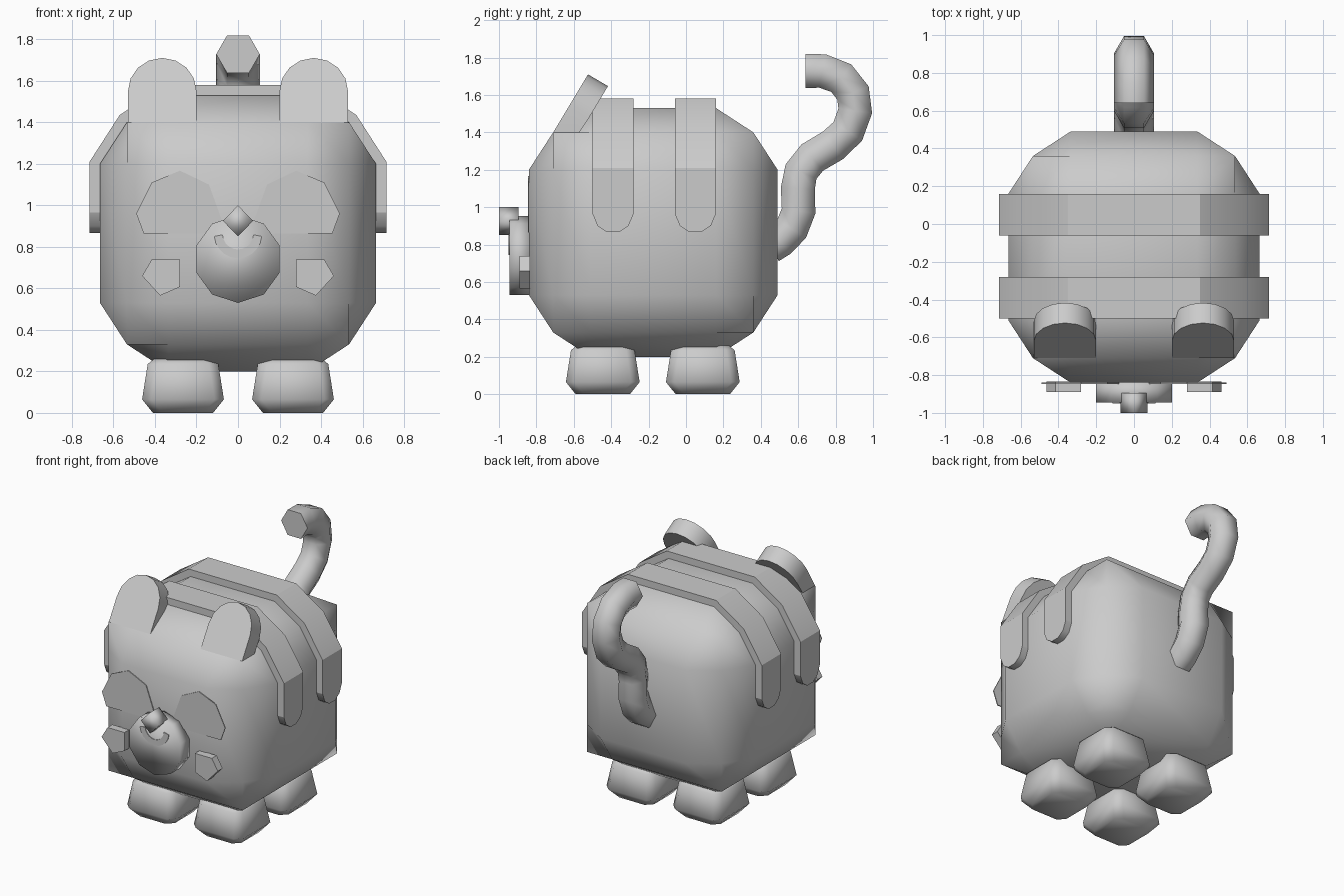
import bpy, bmesh, math
from mathutils import Vector

if "Cube" in bpy.data.objects:
    bpy.data.objects.remove(bpy.data.objects["Cube"])

grey = bpy.data.materials.new("soft_grey")
grey.diffuse_color = (0.6, 0.6, 0.6, 1)
grey.use_nodes = True
grey.node_tree.nodes["Principled BSDF"].inputs["Base Color"].default_value = grey.diffuse_color


def finish(name, bm, angle):
    """Turn a bmesh into a named, shaded object."""
    bmesh.ops.recalc_face_normals(bm, faces=bm.faces[:])
    me = bpy.data.meshes.new(name)
    bm.to_mesh(me)
    bm.free()
    me.materials.append(grey)
    ob = bpy.data.objects.new(name, me)
    bpy.context.collection.objects.link(ob)
    bpy.ops.object.select_all(action='DESELECT')
    ob.select_set(True)
    bpy.context.view_layer.objects.active = ob
    bpy.ops.object.shade_smooth_by_angle(angle=math.radians(angle))
    return ob


def loft(name, rings, angle=30):
    """Skin closed rings of equal point count and cap both ends."""
    bm = bmesh.new()
    vs = [[bm.verts.new(p) for p in r] for r in rings]
    n = len(vs[0])
    for a, b in zip(vs, vs[1:]):
        for i in range(n):
            j = (i + 1) % n
            bm.faces.new((a[i], a[j], b[j], b[i]))
    bm.faces.new(vs[0])
    bm.faces.new(vs[-1])
    return finish(name, bm, angle)


def plate(name, outline, front, back, angle=30):
    """Extrude an (x, z) outline along y."""
    return loft(name, [[(x, y, z) for x, z in outline] for y in (front, back)], angle)


# Body: 3x3 grid cube with pulled-in edges and corners
bm = bmesh.new()
bmesh.ops.create_cube(bm, size=2)
bmesh.ops.subdivide_edges(bm, edges=bm.edges[:], cuts=2, use_grid_fill=True)
for v in bm.verts:
    outer = sum(abs(c) > 0.9 for c in v.co)
    reach = 0.665 if outer == 1 else 0.535
    v.co = Vector([math.copysign(reach if abs(c) > 0.9 else 0.335, c) for c in v.co])
    v.co += Vector((0, -0.175, 0.865))
finish("body", bm, 100)

# Back bands: strips over the back with rounded ends
half = [(0.715, 1.21, 0.665, 1.2), (0.57, 1.435, 0.535, 1.4), (0.35, 1.58, 0.335, 1.53)]
for name, y0, y1 in (("front_band", -0.5, -0.28), ("rear_band", -0.06, 0.16)):
    mid, w = (y0 + y1) / 2, (y1 - y0) / 2
    # across the top, down to where the rounding starts
    path = [(0.715, 0.965, 0.66, 0.965)] + half
    path += [(-a, b, -c, d) for a, b, c, d in reversed(path)]
    loft(name, [[(a, y0, b), (a, y1, b), (c, y1, d), (c, y0, d)] for a, b, c, d in path], 25)
    tip = [(-w, 0.965), (-0.75 * w, 0.9), (-0.3 * w, 0.867), (0.3 * w, 0.867),
           (0.75 * w, 0.9), (w, 0.965)]
    for s, side in ((1, "right"), (-1, "left")):
        loft(f"{name}_tip_{side}",
             [[(s * x, mid + y, z) for y, z in tip] for x in (0.66, 0.715)], 40)

# Mirrored parts
eye = [(0.07, 0.865), (0.082, 0.94), (0.14, 1.1), (0.28, 1.167), (0.415, 1.11),
       (0.49, 0.96), (0.455, 0.865)]
cheek = [(0.28, 0.74), (0.415, 0.74), (0.462, 0.66), (0.375, 0.565), (0.28, 0.607)]
ear = [(0.2, 1.4)] + [(0.365 - 0.165 * math.cos(math.pi * i / 8),
                       1.55 + 0.16 * math.sin(math.pi * i / 8)) for i in range(9)] + [(0.53, 1.4)]
leg_rings = [(0, 0.145), (0.065, 0.197), (0.235, 0.17), (0.26, 0.14)]

for s, side in ((1, "right"), (-1, "left")):
    plate(f"eye_{side}", [(s * x, z) for x, z in eye], -0.846, -0.839)
    plate(f"cheek_{side}", [(s * x, z) for x, z in cheek], -0.89, -0.835)

    # Ear: leaning slab with a flat base
    front = [Vector((s * x, -0.71 + (z - 1.4) * 0.6, z)) for x, z in ear]
    back = [p + (Vector((0, 0.14, 0)) if p.z < 1.41 else Vector((0, 0.107, -0.063)))
            for p in front]
    loft(f"ear_{side}", [front, back], 40)

    # Legs: stubby blocks with cut corners
    for y, end in ((-0.445, "front"), (0.09, "rear")):
        rings = []
        for z, h in leg_rings:
            k = h - 0.045
            corner = [(h, -k), (h, k), (k, h), (-k, h), (-h, k), (-h, -k), (-k, -h), (k, -h)]
            rings.append([(s * 0.265 + a, y + b, z) for a, b in corner])
        loft(f"{end}_leg_{side}", rings, 100)

# Snout, nose and smile
snout = [(0.211 * math.sin(math.tau * i / 10), 0.741 - 0.211 * math.cos(math.tau * i / 10))
         for i in range(10)]
plate("snout", snout, -0.945, -0.835, 100)
plate("nose", [(0, 0.85), (0.072, 0.925), (0, 1.0), (-0.072, 0.925)], -1.0, -0.895, 100)
arc = [math.radians(185 + 170 * i / 10) for i in range(11)]
smile = [(0.115 * math.cos(a), 0.86 + 0.115 * math.sin(a)) for a in arc]
smile += [(0.075 * math.cos(a), 0.865 + 0.078 * math.sin(a)) for a in reversed(arc)]
plate("smile", smile, -0.95, -0.943)

# Tail: six-sided tube along a curled path in the y-z plane
path = [Vector((0, y, z)) for y, z in (
    (0.64, 1.728), (0.73, 1.728), (0.83, 1.69), (0.893, 1.61), (0.905, 1.515),
    (0.865, 1.405), (0.785, 1.33), (0.675, 1.265), (0.615, 1.19), (0.598, 1.1),
    (0.602, 0.98), (0.565, 0.885), (0.5, 0.82), (0.45, 0.79))]
rings = []
for i, p in enumerate(path):
    t = (path[min(i + 1, len(path) - 1)] - path[max(i - 1, 0)]).normalized()
    n = Vector((0, -t.z, t.y))
    rings.append([p + 0.105 * (Vector((math.cos(a), 0, 0)) + n * math.sin(a))
                  for a in (math.tau * k / 6 for k in range(6))])
loft("tail", rings, 75)
